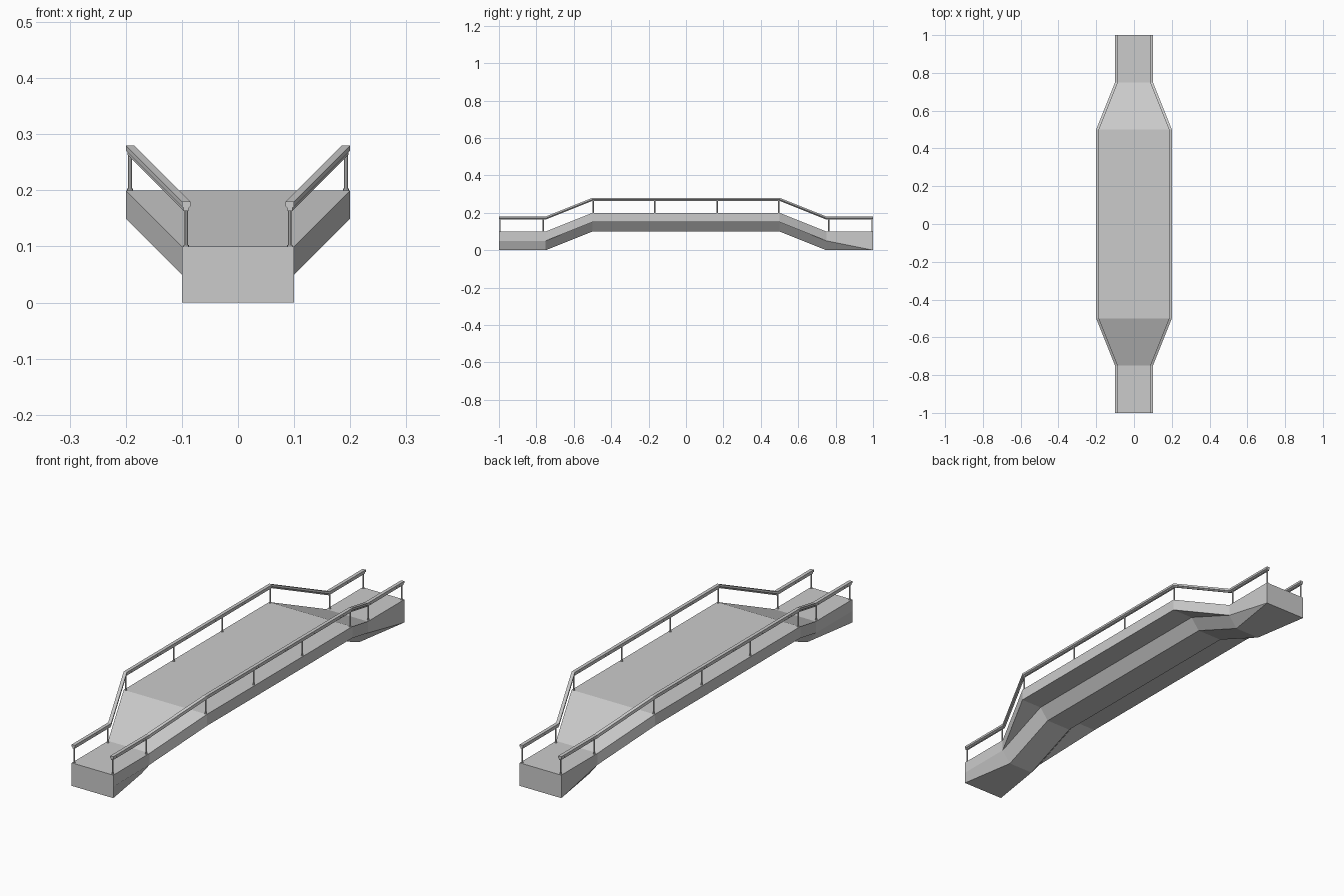
import bpy, bmesh

if "Cube" in bpy.data.objects:
    bpy.data.objects.remove(bpy.data.objects["Cube"])


def loft(name, rings):
    """Skin a list of equal-length closed rings and cap both ends."""
    bm = bmesh.new()
    rows = [[bm.verts.new(p) for p in ring] for ring in rings]
    n = len(rows[0])
    for r0, r1 in zip(rows, rows[1:]):
        for i in range(n):
            j = (i + 1) % n
            bm.faces.new((r0[i], r0[j], r1[j], r1[i]))
    bm.faces.new(rows[0])
    bm.faces.new(rows[-1])
    bmesh.ops.remove_doubles(bm, verts=bm.verts[:], dist=1e-5)
    bmesh.ops.recalc_face_normals(bm, faces=bm.faces[:])
    mesh = bpy.data.meshes.new(name)
    bm.to_mesh(mesh)
    bm.free()
    obj = bpy.data.objects.new(name, mesh)
    bpy.context.collection.objects.link(obj)
    return obj


# Bridge deck with a tapered central beam below
# station: y, deck half width, top z, deck underside z, beam bottom half width
stations = [
    (-1.0, 0.1, 0.1, 0.05, 0.1),
    (-0.75, 0.1, 0.1, 0.05, 0.06),
    (-0.5, 0.2, 0.2, 0.15, 0.06),
    (0.5, 0.2, 0.2, 0.15, 0.06),
    (0.75, 0.1, 0.1, 0.05, 0.06),
    (1.0, 0.1, 0.1, 0.0, 0.1),
]
rings = []
for y, w, zt, zm, b in stations:
    half = [(w, zt), (w, zm), (0.1, zm), (b, zt - 0.1)]
    rings.append([(x, y, z) for x, z in half] +
                 [(-x, y, z) for x, z in reversed(half)])
loft("bridge_deck", rings)

# Handrails: stepped profile swept along the deck edge
rail_profile = [(-0.0075, 0.08), (0.0075, 0.08), (0.0075, 0.071),
                (0.0045, 0.0685), (0.0045, 0.0635), (-0.0045, 0.0635),
                (-0.0045, 0.0685), (-0.0075, 0.071)]
post_positions = [(0.994, 0.0925, 0.1), (0.763, 0.0925, 0.1),
                  (0.496, 0.1925, 0.2), (0.167, 0.1925, 0.2)]


def cylinder(name, x, y, z0, z1, radius):
    bpy.ops.mesh.primitive_cylinder_add(
        vertices=8, radius=radius, depth=z1 - z0, location=(x, y, (z0 + z1) / 2))
    bpy.context.object.name = name


for side, label in ((-1, "left"), (1, "right")):
    loft(label + "_handrail", [
        [(side * (w - 0.0075) + px, y, zt + pz) for px, pz in rail_profile]
        for y, w, zt, _, _ in stations])
    # Railing posts with small feet
    for y, x, z in post_positions:
        for end in (-1, 1):
            cylinder(label + "_post", side * x, end * y, z - 0.001, z + 0.066, 0.0032)
            cylinder(label + "_post_foot", side * x, end * y, z - 0.001, z + 0.003, 0.005)
